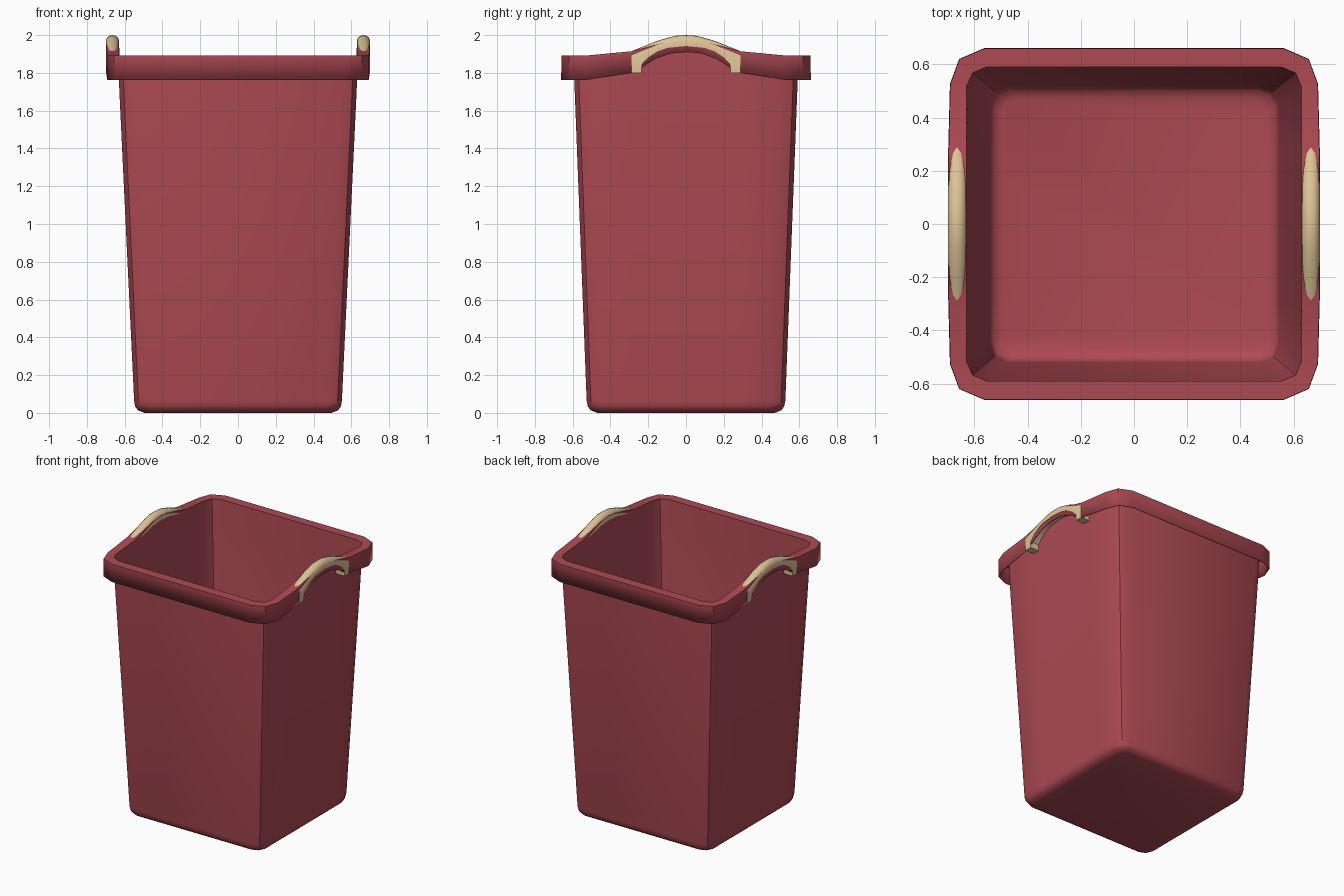
import bpy, bmesh, math

if "Cube" in bpy.data.objects:
    bpy.data.objects.remove(bpy.data.objects["Cube"])


def material(name, rgb):
    m = bpy.data.materials.new(name)
    m.diffuse_color = (*rgb, 1)
    m.use_nodes = True
    m.node_tree.nodes["Principled BSDF"].inputs["Base Color"].default_value = m.diffuse_color
    return m


RED = material("brick red", (0.42, 0.068, 0.087))
CREAM = material("cream", (0.73, 0.55, 0.31))


def interp(table, v):
    """Piecewise linear lookup in a list of (position, value)."""
    for (a, p), (b, q) in zip(table, table[1:]):
        if v <= b:
            return p + (q - p) * max(0, v - a) / (b - a)
    return table[-1][1]


def finish(bm, name, mat, angle):
    bmesh.ops.recalc_face_normals(bm, faces=bm.faces)
    me = bpy.data.meshes.new(name)
    bm.to_mesh(me)
    bm.free()
    me.materials.append(mat)
    ob = bpy.data.objects.new(name, me)
    bpy.context.collection.objects.link(ob)
    bpy.ops.object.select_all(action='DESELECT')
    ob.select_set(True)
    bpy.context.view_layer.objects.active = ob
    bpy.ops.object.shade_smooth_by_angle(angle=math.radians(angle))
    return ob


def loft(bm, rings, closed=True):
    """Joins successive rings of points with quads."""
    vs = [[bm.verts.new(p) for p in r] for r in rings]
    n = len(vs[0])
    for a, b in zip(vs, vs[1:]):
        for i in range(n):
            j = (i + 1) % n
            bm.faces.new((a[i], a[j], b[j], b[i]))
    return vs


# Height curves over |y| for the raised sides of the rim
TOP = [(0, 0.085), (0.1, 0.073), (0.2, 0.045), (0.29, 0.022), (0.51, 0)]
SKIRT = [(0, 0.147), (0.08, 0.14), (0.16, 0.112), (0.235, 0.065), (0.29, 0.036), (0.51, 0)]
STATIONS = [-0.29, -0.235, -0.16, -0.08, 0, 0.08, 0.16, 0.235, 0.29]


def ring(hx, hy, c, z, lift=None, bulge=0):
    """Rectangle with faceted corners; its x sides may rise along a curve."""
    half = [(hx - bulge, -hy + c)] + [(hx, y) for y in STATIONS]
    half += [(hx - bulge, hy - c), (hx - 0.3 * c, hy - 0.3 * c), (hx - c, hy)]
    half += [(-hx + c, hy), (-hx + 0.3 * c, hy - 0.3 * c)]
    pts = half + [(-x, -y) for x, y in half]
    out = []
    for x, y in pts:
        on_side = lift and abs(x) > hx - 0.2 * c
        out.append((x, y, z + (interp(lift, abs(y)) if on_side else 0)))
    return out


# Bin: one sheet running from floor, up the wall, over the rim, down the skirt
bm = bmesh.new()
vs = loft(bm, [
    ring(0.495, 0.47, 0.05, 0.0),
    ring(0.530, 0.505, 0.065, 0.014),
    ring(0.545, 0.52, 0.075, 0.035),
    ring(0.550, 0.526, 0.075, 0.065),
    ring(0.628, 0.589, 0.080, 1.70),
    ring(0.634, 0.594, 0.080, 1.888, TOP),
    ring(0.692, 0.655, 0.130, 1.888, TOP, 0.006),
    ring(0.692, 0.655, 0.130, 1.763, SKIRT, 0.006),
])
bm.faces.new(vs[0][::-1])
bin_body = finish(bm, "bin_body", RED, 42)
# make the floor face point down so that thickness grows inwards
if min(bin_body.data.polygons, key=lambda p: p.center.z).normal.z > 0:
    bin_body.data.flip_normals()
sol = bin_body.modifiers.new("thickness", 'SOLIDIFY')
sol.thickness = 0.006
sol.offset = -1

# Handles: rounded cream grips over the raised rim, with a leg at each end
GRIP_TOP = [(0, 2.0), (0.05, 1.997), (0.1, 1.985), (0.15, 1.97), (0.2, 1.95), (0.29, 1.914)]
GRIP_LOW = [(0, 1.942), (0.1, 1.932), (0.15, 1.915), (0.2, 1.882), (0.234, 1.845), (0.235, 1.80), (0.29, 1.80)]


def handle(side, name):
    bm = bmesh.new()
    half = [0.05, 0.1, 0.15, 0.2, 0.234, 0.235, 0.288]
    rings = []
    for y in [-v for v in reversed(half)] + [0] + half:
        t, b = interp(GRIP_TOP, abs(y)), interp(GRIP_LOW, abs(y))
        sec = [(0.629, b), (0.629, t - 0.03), (0.637, t - 0.012), (0.65, t - 0.003), (0.665, t),
               (0.68, t - 0.003), (0.692, t - 0.012), (0.70, t - 0.03), (0.70, b)]
        rings.append([(side * x, y, z) for x, z in sec])
    vs = loft(bm, rings)
    bm.faces.new(vs[0])
    bm.faces.new(vs[-1][::-1])
    finish(bm, name, CREAM, 40)


handle(1, "right_handle")
handle(-1, "left_handle")
